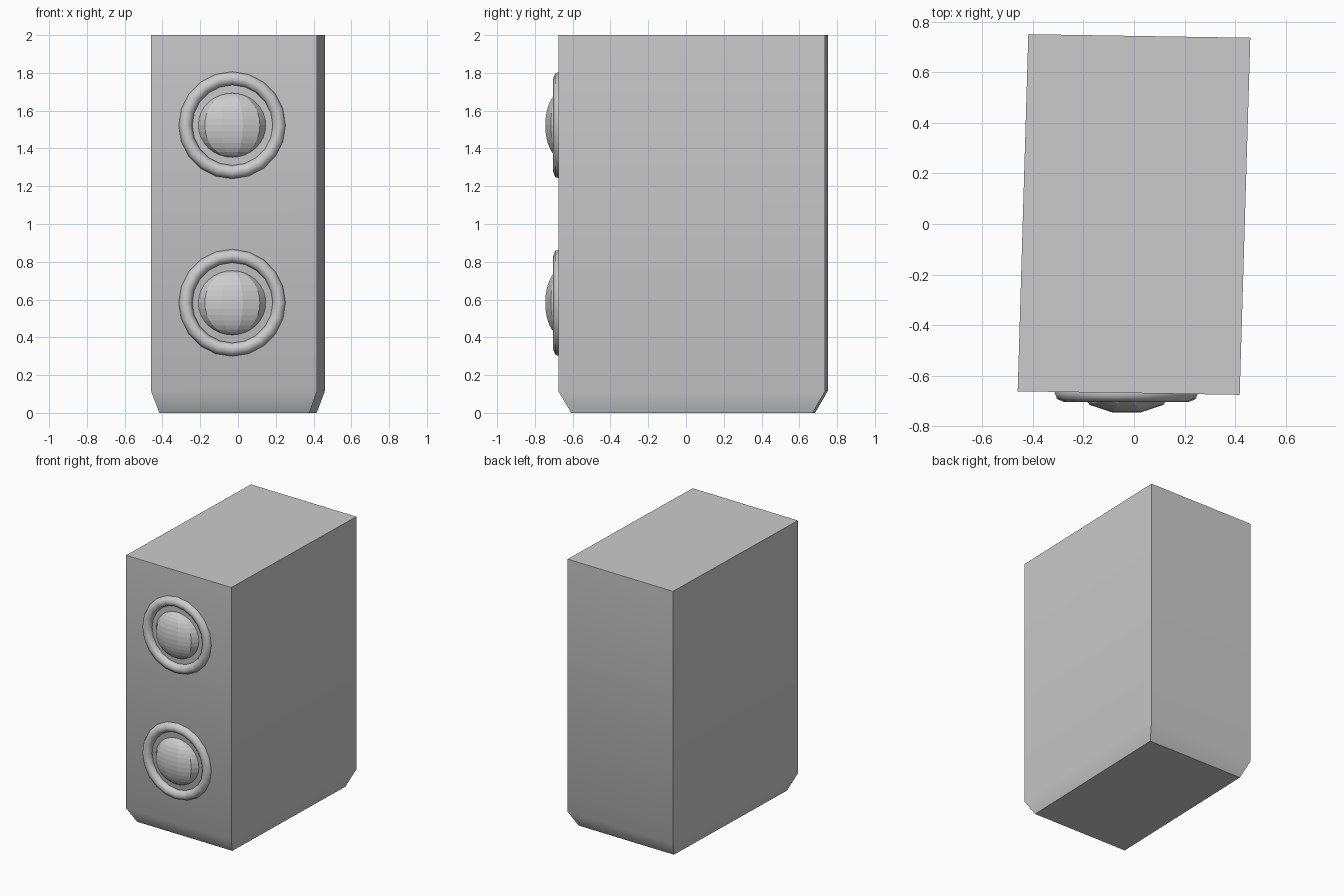
import bpy, bmesh, math

if "Cube" in bpy.data.objects:
    bpy.data.objects.remove(bpy.data.objects["Cube"])

CY = 0.0375          # cabinet centre in y
DX = -0.03           # driver centre in x
FACE_Y = -0.667      # front face position behind the drivers


def smooth(ob, angle):
    bpy.ops.object.select_all(action='DESELECT')
    ob.select_set(True)
    bpy.context.view_layer.objects.active = ob
    bpy.ops.object.shade_smooth_by_angle(angle=math.radians(angle))


# Cabinet: slightly turned box, tapered at the foot
corners = [(-0.46, -0.699), (0.418, -0.713), (0.46, 0.699), (-0.418, 0.713)]
bm = bmesh.new()
rings = []
for z, s in ((0, 0.905), (0.115, 1), (2, 1)):
    rings.append([bm.verts.new((x * s, CY + y * s, z)) for x, y in corners])
bm.faces.new(rings[0][::-1])
bm.faces.new(rings[-1])
for lo, hi in zip(rings, rings[1:]):
    for i in range(4):
        j = (i + 1) % 4
        bm.faces.new((lo[i], lo[j], hi[j], hi[i]))
me = bpy.data.meshes.new("cabinet")
bm.to_mesh(me)
bm.free()
cabinet = bpy.data.objects.new("cabinet", me)
bpy.context.collection.objects.link(cabinet)
smooth(cabinet, 35)

# Two drivers: a surround ring and a flattened dome each
for name, z in (("upper", 1.523), ("lower", 0.583)):
    bpy.ops.mesh.primitive_torus_add(
        major_segments=20, minor_segments=8, major_radius=0.248, minor_radius=0.036,
        location=(DX, FACE_Y, z), rotation=(math.pi / 2, 0, 0))
    ring = bpy.context.object
    ring.name = name + "_surround_ring"
    smooth(ring, 50)

    # ten-sided dome with a flat facet facing forward
    bpy.ops.mesh.primitive_uv_sphere_add(segments=10, ring_count=16, radius=1)
    dome = bpy.context.object
    dome.name = name + "_dome"
    dome.rotation_euler = (0, 0, 0)
    # turn the mesh so a facet, not an edge, faces -y
    for v in dome.data.vertices:
        a = math.atan2(v.co.y, v.co.x)
        r = math.hypot(v.co.x, v.co.y)
        k = round(math.degrees(a) / 36) * 36
        a = math.radians(k)
        v.co.x, v.co.y = r * math.cos(a), r * math.sin(a)
    dome.scale = (0.18, 0.082, 0.17)
    dome.location = (DX, FACE_Y, z)
